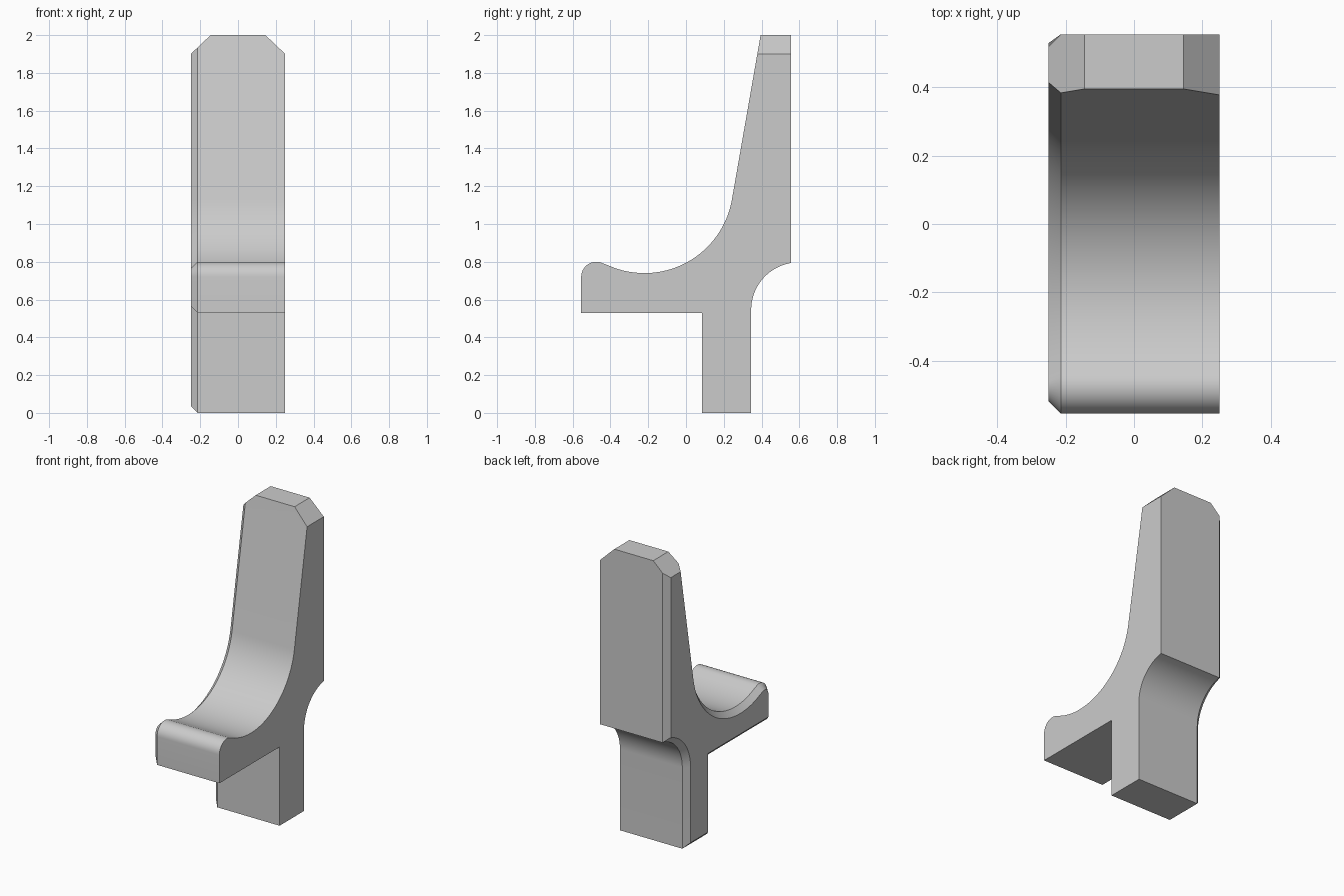
import bpy
import bmesh
from math import cos, sin, radians
from mathutils import Vector

cube = bpy.data.objects.get("Cube")
if cube:
    bpy.data.objects.remove(cube, do_unlink=True)

HALF = 0.25      # half the width
CHAMFER = 0.036  # bevel along the right-hand outline


def arc(cy, cz, r, start, end, steps):
    """Points along an arc, angles in degrees."""
    angles = [radians(start + (end - start) * i / steps) for i in range(steps + 1)]
    return [Vector((cy + r * cos(a), cz + r * sin(a))) for a in angles]


def inset(points, d):
    """Mitred inward offset of a clockwise outline."""
    result = []
    for i, p in enumerate(points):
        a = (p - points[i - 1]).normalized()
        b = (points[(i + 1) % len(points)] - p).normalized()
        na, nb = Vector((a.y, -a.x)), Vector((b.y, -b.x))
        result.append(p + (na + nb) * (d / (1 + na.dot(nb))))
    return result


# Clockwise side outline: leg, seat underside, lip, seat curve, back, rear fillet
outline = [Vector(p) for p in ((0.345, 0), (0.085, 0), (0.085, 0.53), (-0.555, 0.53))]
outline += arc(-0.475, 0.72, 0.08, 180, 62.5, 14)
outline += arc(-0.22, 1.21, 0.47, 242.5, 350, 36)[1:]
outline += [Vector((0.395, 2)), Vector((0.555, 2))]
outline += arc(0.597, 0.545, 0.252, 99.6, 180, 20)

# Solid from three rings, the first one inset to form the chamfer
bm = bmesh.new()
rings = []
for x, pts in ((-HALF, inset(outline, CHAMFER)), (-HALF + CHAMFER, outline), (HALF, outline)):
    rings.append([bm.verts.new((x, p.x, p.y)) for p in pts])
n = len(outline)
for lower, upper in zip(rings, rings[1:]):
    for i in range(n):
        j = (i + 1) % n
        bm.faces.new((lower[i], lower[j], upper[j], upper[i]))
bm.faces.new(rings[0])
bm.faces.new(rings[-1])

# Cut the two top corners of the backrest
for side in (-1, 1):
    cut = bmesh.ops.bisect_plane(
        bm, geom=bm.verts[:] + bm.edges[:] + bm.faces[:], dist=1e-5,
        plane_co=(side * 0.145, 0, 2), plane_no=(side * 0.1, 0, 0.105), clear_outer=True)
    edges = [e for e in cut["geom_cut"] if isinstance(e, bmesh.types.BMEdge)]
    bmesh.ops.holes_fill(bm, edges=edges, sides=0)
bmesh.ops.recalc_face_normals(bm, faces=bm.faces)

mesh = bpy.data.meshes.new("chair_profile")
bm.to_mesh(mesh)
bm.free()
chair = bpy.data.objects.new("chair_profile", mesh)
bpy.context.collection.objects.link(chair)

# Single grey material
grey = bpy.data.materials.new("light_grey")
grey.use_nodes = True
colour = (0.6, 0.6, 0.6, 1)
grey.diffuse_color = colour
grey.node_tree.nodes["Principled BSDF"].inputs["Base Color"].default_value = colour
mesh.materials.append(grey)

# Smooth curves, sharp corners
bpy.ops.object.select_all(action="DESELECT")
chair.select_set(True)
bpy.context.view_layer.objects.active = chair
bpy.ops.object.shade_smooth_by_angle(angle=radians(25))
